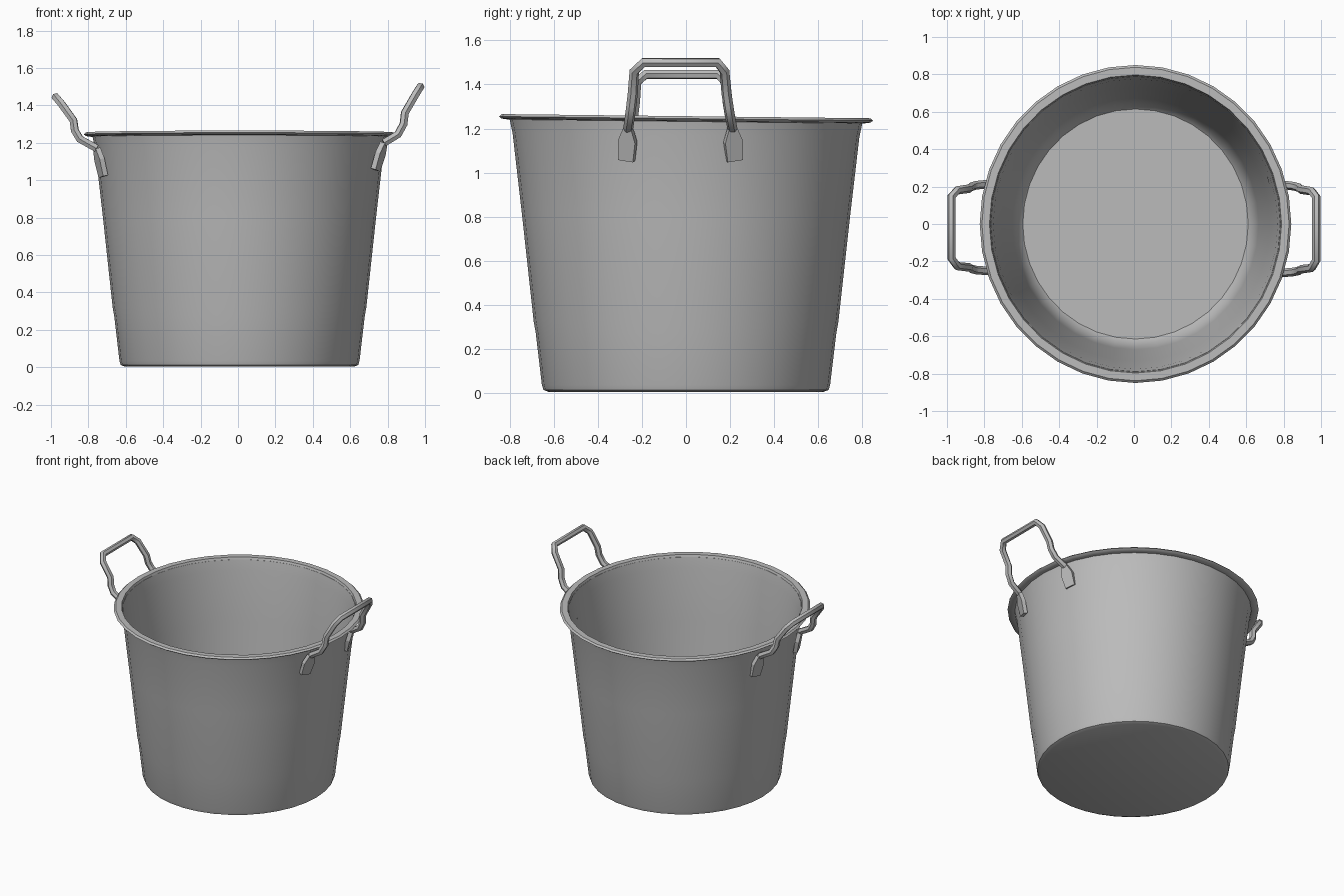
import bpy, bmesh
from math import sin, cos, pi
from mathutils import Vector, Matrix

cube = bpy.data.objects.get("Cube")
if cube:
    bpy.data.objects.remove(cube, do_unlink=True)

steel = bpy.data.materials.new("dull steel")
steel.use_nodes = True
GREY = (0.5, 0.5, 0.5, 1)
steel.diffuse_color = GREY
bsdf = steel.node_tree.nodes["Principled BSDF"]
bsdf.inputs["Base Color"].default_value = GREY
bsdf.inputs["Roughness"].default_value = 0.6


def finish(obj, angle):
    """Apply the material and smooth shading."""
    obj.data.materials.clear()
    obj.data.materials.append(steel)
    bpy.ops.object.select_all(action="DESELECT")
    obj.select_set(True)
    bpy.context.view_layer.objects.active = obj
    bpy.ops.object.shade_smooth_by_angle(angle=angle)


def mesh_object(name, bm, angle):
    bmesh.ops.recalc_face_normals(bm, faces=bm.faces)
    mesh = bpy.data.meshes.new(name)
    bm.to_mesh(mesh)
    bm.free()
    obj = bpy.data.objects.new(name, mesh)
    bpy.context.collection.objects.link(obj)
    finish(obj, angle)
    return obj


def lathe(name, profile, closed, segments=36, angle=0.7):
    """Spin (radius, z) points into a slightly oval, slightly tilted shell."""
    bm = bmesh.new()
    rings = []
    for r, z in profile:
        ring = []
        for i in range(segments):
            a = 2 * pi * i / segments
            y = r * sin(a)
            ring.append(bm.verts.new((0.008 + 0.98 * r * cos(a), y, z - 0.009 * y * z)))
        rings.append(ring)
    pairs = list(zip(rings, rings[1:]))
    if closed:
        pairs.append((rings[-1], rings[0]))
    else:
        bm.faces.new(rings[0])
        bm.faces.new(rings[-1])
    for low, high in pairs:
        for i in range(segments):
            j = (i + 1) % segments
            bm.faces.new((low[i], low[j], high[j], high[i]))
    return mesh_object(name, bm, angle)


# Thin tapered tub, from the underside up the outside and down the inside
lathe("bucket_body", [
    (0.625, 0.003), (0.648, 0.012), (0.655, 0.035), (0.683, 0.27), (0.692, 0.32),
    (0.745, 0.8), (0.788, 1.17), (0.803, 1.24),
    (0.79, 1.24), (0.776, 1.17), (0.733, 0.8), (0.672, 0.27),
    (0.645, 0.06), (0.615, 0.03)], closed=False)

# Flat rolled lip
lathe("rim", [
    (0.79, 1.235), (0.81, 1.232), (0.838, 1.236), (0.85, 1.245),
    (0.838, 1.256), (0.797, 1.256)], closed=True)


def handle(name, points):
    """Bent bar through the points."""
    curve = bpy.data.curves.new(name, "CURVE")
    curve.dimensions = "3D"
    curve.bevel_depth = 0.023
    curve.bevel_resolution = 1
    curve.use_fill_caps = True
    spline = curve.splines.new("POLY")
    spline.points.add(len(points) - 1)
    for p, co in zip(spline.points, points):
        p.co = (*co, 1)
    obj = bpy.data.objects.new(name, curve)
    bpy.context.collection.objects.link(obj)
    bpy.ops.object.select_all(action="DESELECT")
    obj.select_set(True)
    bpy.context.view_layer.objects.active = obj
    bpy.ops.object.convert(target="MESH")
    finish(bpy.context.object, 0.9)


def foot(name, bottom, top):
    """Flattened bar end riveted against the wall."""
    base = Vector(bottom)
    up = (Vector(top) - base).normalized()
    out = Vector((base.x, base.y, 0))
    out = (out - up * out.dot(up)).normalized()
    side = up.cross(out)
    frame = Matrix((side, up, out)).transposed()
    length = (Vector(top) - base).length
    outline = [(-0.036, 0), (0.036, 0), (0.042, 0.6), (0.02, 1), (-0.02, 1), (-0.042, 0.6)]
    bm = bmesh.new()
    layers = [[bm.verts.new(base + frame @ Vector((u, v * length, w))) for u, v in outline]
              for w in (-0.014, 0.014)]
    bm.faces.new(layers[0])
    bm.faces.new(layers[1])
    for i in range(6):
        j = (i + 1) % 6
        bm.faces.new((layers[0][i], layers[0][j], layers[1][j], layers[1][i]))
    mesh_object(name, bm, 0.3)


# Side profile of one leg: (x, z) from the foot to the grip
LEFT_LEG = [(0.735, 1.055), (0.78, 1.2), (0.855, 1.245), (0.885, 1.3),
            (0.892, 1.36), (0.95, 1.46), (0.975, 1.5)]
RIGHT_LEG = [(0.72, 1.02), (0.755, 1.17), (0.845, 1.22), (0.872, 1.265),
             (0.88, 1.32), (0.945, 1.41), (0.975, 1.445)]

for side_name, sx, leg, front_y, back_y in (
        ("left", 1, LEFT_LEG, -0.235, 0.175), ("right", -1, RIGHT_LEG, -0.225, 0.18)):
    ends = []
    for end_name, y_top in (("front", front_y), ("back", back_y)):
        spread = 0.045 if y_top > 0 else -0.035
        path = []
        for i, (x, z) in enumerate(leg):
            y = y_top + spread * (1 - i / 5) if i < 6 else y_top * 0.82
            path.append((sx * x, y, z))
        foot(f"{side_name}_handle_{end_name}_foot", path[0], path[1])
        ends.append(path[1:])
    handle(f"{side_name}_handle", ends[0] + ends[1][::-1])
